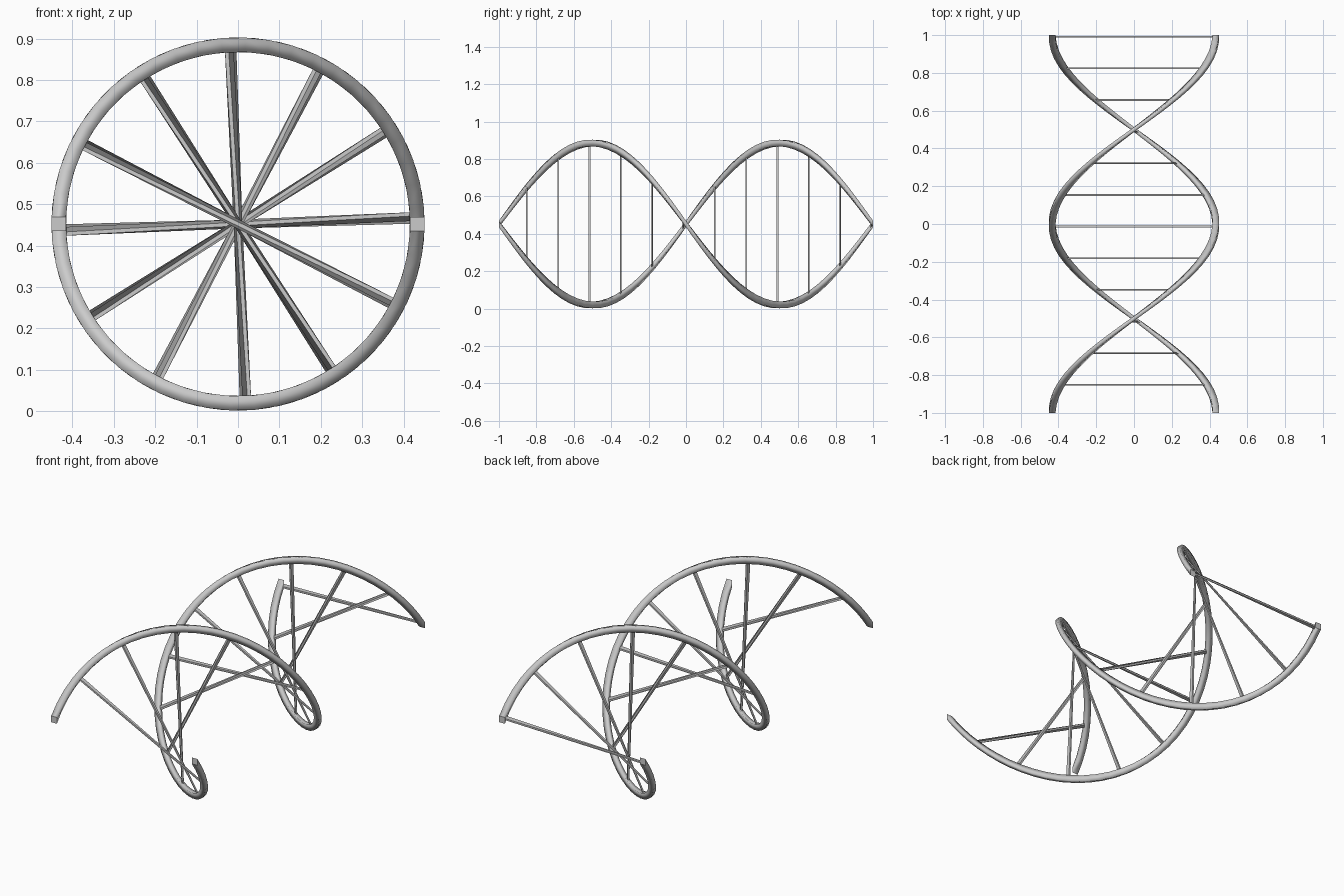
import bpy, bmesh, math
from mathutils import Matrix

if "Cube" in bpy.data.objects:
    bpy.data.objects.remove(bpy.data.objects["Cube"])

CENTRE_Z = 0.452   # height of the twist axis
RADIUS = 0.433     # axis to rail centre
RAIL = 0.035       # square rail section
RUNG = 0.009       # square rung section
SEGMENTS = 48      # rail divisions along the twist


def twist(bm):
    """Wind the flat ladder once around the lengthwise axis, then lift it."""
    for v in bm.verts:
        v.co = Matrix.Rotation(math.pi * v.co.y, 3, 'Y') @ v.co
        v.co.z += CENTRE_Z


def twisted_bar(name, centre, size, cuts, smooth):
    bm = bmesh.new()
    bmesh.ops.create_cube(bm, size=1)
    for v in bm.verts:
        v.co = [c + s * p for c, s, p in zip(centre, size, v.co)]
    # cut the bar along y so that it can bend
    for i in range(1, cuts):
        y = centre[1] - size[1] / 2 + size[1] * i / cuts
        bmesh.ops.bisect_plane(bm, geom=bm.verts[:] + bm.edges[:] + bm.faces[:],
                               plane_co=(0, y, 0), plane_no=(0, 1, 0))
    bm.normal_update()
    for f in bm.faces:
        f.smooth = smooth and abs(f.normal.y) < 0.5   # end caps stay flat
    twist(bm)
    mesh = bpy.data.meshes.new(name)
    bm.to_mesh(mesh)
    bm.free()
    obj = bpy.data.objects.new(name, mesh)
    bpy.context.collection.objects.link(obj)


# two winding rails
for name, side in (("left_rail", -1), ("right_rail", 1)):
    twisted_bar(name, (side * RADIUS, 0, 0), (RAIL, 2, RAIL), SEGMENTS, True)

# twelve thin rungs between the rails
for i in range(12):
    y = 0.9915 - 0.1675 * i
    twisted_bar(f"rung_{i + 1}", (0, y, 0), (2 * RADIUS, RUNG, RUNG), 1, False)
